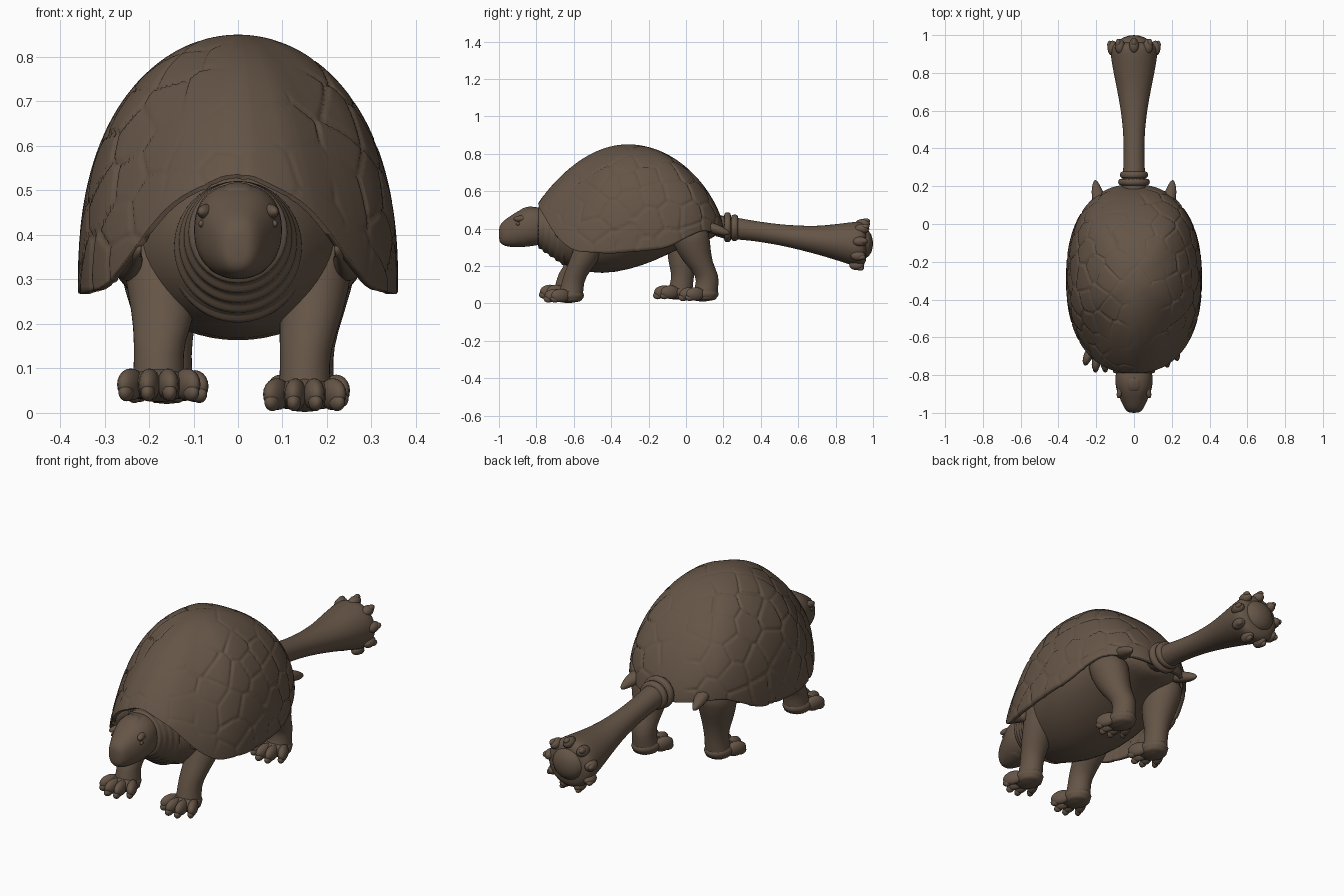
import bpy, bmesh, math, random
from mathutils import Matrix, kdtree, noise

random.seed(4)
if "Cube" in bpy.data.objects:
    bpy.data.objects.remove(bpy.data.objects["Cube"])

hide = bpy.data.materials.new("brown hide")
hide.use_nodes = True
brown = (0.13, 0.09, 0.062, 1)
hide.diffuse_color = brown
bsdf = next(n for n in hide.node_tree.nodes if n.type == "BSDF_PRINCIPLED")
bsdf.inputs["Base Color"].default_value = brown
bsdf.inputs["Roughness"].default_value = 0.8


def finish(bm, name, subdiv=0):
    bmesh.ops.recalc_face_normals(bm, faces=bm.faces)
    for f in bm.faces:
        f.smooth = True
    me = bpy.data.meshes.new(name)
    bm.to_mesh(me)
    bm.free()
    me.materials.append(hide)
    ob = bpy.data.objects.new(name, me)
    bpy.context.collection.objects.link(ob)
    if subdiv:
        m = ob.modifiers.new("smooth", "SUBSURF")
        m.levels = m.render_levels = subdiv
    return ob


def soft(v, power=0.87):
    return math.copysign(abs(v) ** power, v)


def loft(name, stations, axis="y", seg=20, subdiv=1, square=1.0):
    """Rounded rings (x, y, z, half width, half depth) joined along an axis."""
    bm = bmesh.new()
    rings = []
    for x, y, z, a, b in stations:
        ring = []
        for i in range(seg):
            t = math.tau * i / seg
            u, w = a * soft(math.cos(t), square), b * soft(math.sin(t), square)
            ring.append(bm.verts.new((x + u, y, z + w) if axis == "y" else (x + u, y + w, z)))
        rings.append(ring)
    for r, s in zip(rings, rings[1:]):
        for i in range(seg):
            j = (i + 1) % seg
            bm.faces.new((r[i], r[j], s[j], s[i]))
    bm.faces.new(rings[0])
    bm.faces.new(rings[-1])
    return finish(bm, name, subdiv)


def blobs(name, items):
    """Ellipsoids (centre, radii, turn about z) in one mesh."""
    bm = bmesh.new()
    for c, r, turn in items:
        m = Matrix.Translation(c) @ Matrix.Rotation(turn, 4, "Z") @ Matrix.Diagonal((*r, 1))
        bmesh.ops.create_uvsphere(bm, u_segments=16, v_segments=10, radius=1, matrix=m)
    return finish(bm, name)


# Domed shell with a wavy rim, raised over the head and hips
RIM = [(0, .545), (21, .475), (30, .42), (41, .345), (55, .28), (80, .265),
       (109, .295), (122, .35), (135, .39), (155, .38), (180, .36)]


def rim_height(deg):
    deg = min(deg, 360 - deg)
    for (a, za), (b, zb) in zip(RIM, RIM[1:]):
        if deg <= b:
            return za + (zb - za) * (deg - a) / (b - a)


def build_shell(around=320, rows=90):
    bm = bmesh.new()
    top = bm.verts.new((0, -.31, .85))
    rings = []
    for k in range(1, rows + 1):
        r = math.sin(k / rows * math.pi / 2)
        ring = []
        for i in range(around):
            t = math.tau * i / around
            c = math.cos(t)
            deg = math.degrees(t)
            zr = sum(rim_height((deg + d) % 360) for d in (-4, 0, 4)) / 3
            power = .82 + (1.08 if c > 0 else .48) * c * c
            h = max(0, 1 - r * r) ** (power / 2)
            ring.append(bm.verts.new((.36 * soft(math.sin(t)) * r,
                                      -.31 + (.02 - .5 * soft(c)) * r,
                                      zr + (.85 - zr) * h)))
        rings.append(ring)
    for i in range(around):
        j = (i + 1) % around
        bm.faces.new((top, rings[0][i], rings[0][j]))
        for r, s in zip(rings, rings[1:]):
            bm.faces.new((r[i], s[i], s[j], r[j]))
    bmesh.ops.recalc_face_normals(bm, faces=bm.faces)
    bm.normal_update()

    # Scutes: scattered centres with cracks along their borders
    pts = [v.co.copy() for v in bm.verts]
    random.shuffle(pts)
    seeds = []
    for p in pts[:3000]:
        if all((p - q).length > .095 for q in seeds):
            seeds.append(p)
    tree = kdtree.KDTree(len(seeds))
    for i, p in enumerate(seeds):
        tree.insert(p, i)
    tree.balance()
    for v in bm.verts:
        near = tree.find_n(v.co + .012 * noise.noise_vector(v.co * 6), 2)
        gap = near[1][2] - near[0][2]
        side = min(1, abs(v.co.x) / .25) * max(.1, min(1, (v.co.y + .75) / .25))
        strength = max(0, min(1, side + noise.noise(v.co * 7)))
        v.co -= v.normal * .009 * strength * max(0, 1 - gap / .014)
    ob = finish(bm, "shell")
    m = ob.modifiers.new("thickness", "SOLIDIFY")
    m.thickness, m.offset = .018, -1


build_shell()

# Body, neck folds and head
loft("body", [(0, -.73, .37, .1, .1), (0, -.68, .37, .15, .155), (0, -.58, .372, .21, .195),
              (0, -.45, .373, .27, .22), (0, -.3, .388, .305, .208), (0, -.17, .41, .3, .185),
              (0, -.06, .43, .27, .15), (0, .03, .435, .235, .115), (0, .1, .42, .185, .08),
              (0, .17, .41, .12, .06)], seg=28)
folds = []
for i in range(5):
    y, s = -.64 - .032 * i, 1 - .07 * i
    for dy, k in ((0, 1), (-.016, 1.01), (-.026, .975)):
        folds.append((0, y + dy, .362 + .011 * i, .155 * s * k, .16 * s * k))
loft("neck_folds", folds, seg=28)
loft("head", [(0, -.74, .415, .08, .085), (0, -.79, .413, .1, .105), (0, -.85, .41, .101, .106),
              (0, -.895, .398, .088, .1), (0, -.94, .384, .068, .083), (0, -.975, .376, .052, .068),
              (0, -.993, .372, .037, .05), (0, -1.0, .37, .02, .03)], seg=24, square=.87)
loft("head_shield", [(0, -.89, .485, .02, .008), (0, -.88, .497, .036, .012),
                     (0, -.83, .507, .036, .014), (0, -.81, .505, .025, .01)])
brows, eyes = [], []
for s in (-1, 1):
    brows.append(((s * .068, -.875, .452), (.018, .05, .018), s * .35))
    eyes.append(((s * .08, -.895, .425), (.008, .014, .009), s * .35))
blobs("brow_ridges", brows)
blobs("eyes", eyes)
loft("lower_jaw", [(0, -.8, .345, .07, .04), (0, -.87, .337, .076, .037),
                   (0, -.93, .336, .057, .03), (0, -.975, .342, .035, .02)])


# Legs: each a loft down to the ankle, a foot pad and a fan of toes
def foot(name, x, y, z, toes=4):
    items = [((x, y, z + .042), (.068, .085, .04), 0)]
    for i in range(toes):
        k = (i - (toes - 1) / 2) / ((toes - 1) / 2)
        items.append(((x + .063 * k, y - .075 + .035 * k * k, z + .042),
                      (.024, .055, .036), .4 * k))
        items.append(((x + .073 * k, y - .11 + .04 * k * k, z + .024),
                      (.016, .026, .02), .4 * k))
    blobs(name, items)


def leg(label, s, fx, fy, z, hip_y, knee_y, thigh):
    loft(label + "_leg", [(s * .18, hip_y, .43, thigh, thigh * 1.1),
                          (s * .177, hip_y * .7 + knee_y * .3, .33, thigh * .95, thigh * 1.05),
                          (s * .165, knee_y, .22, .073, .078),
                          (fx, fy + .03, z + .14, .057, .06),
                          (fx, fy + .02, z + .08, .056, .062), (fx, fy + .01, z + .03, .064, .07),
                          (fx, fy + .01, z + .004, .06, .06)], "z")
    foot(label + "_foot", fx, fy, z)


leg("front_left", 1, .15, -.63, 0, -.47, -.55, .088)
leg("front_right", -1, -.178, -.655, .022, -.47, -.56, .088)
leg("rear_left", 1, .158, .09, .008, .01, .06, .1)
leg("rear_right", -1, -.16, -.045, .018, .01, -.02, .1)

# Ragged flaps under the shell rim
for s, side in ((1, "left"), (-1, "right")):
    loft("rear_flap_" + side, [(s * .17, .08, .42, .045, .035), (s * .19, .15, .4, .036, .03),
                               (s * .2, .2, .385, .024, .024), (s * .205, .235, .375, .006, .008)])
    loft("front_flap_" + side, [(s * .25, -.52, .33, .04, .045), (s * .245, -.58, .345, .03, .042),
                                (s * .235, -.63, .36, .018, .034), (s * .23, -.68, .365, .012, .022),
                                (s * .22, -.7, .37, .005, .008)])

# Tail with ringed root, flaring into a knobbed club
loft("tail", [(0, .12, .42, .06, .05), (0, .2, .408, .065, .065), (0, .3, .397, .056, .056),
              (0, .4, .382, .055, .054), (0, .5, .367, .058, .056), (0, .6, .352, .07, .064),
              (0, .7, .338, .088, .076), (0, .8, .328, .109, .096), (0, .88, .32, .123, .115),
              (0, .93, .315, .128, .125), (0, .955, .315, .113, .112), (0, .968, .315, .07, .07)], seg=24)
for n, (y, r) in enumerate(((.222, .086), (.26, .076))):
    z = .42 - .06 * y
    loft("tail_ring_%d" % (n + 1), [(0, y - .02, z, r * .8, r * .8), (0, y - .014, z, r, r * .95),
                                    (0, y + .014, z, r, r * .95), (0, y + .02, z, r * .8, r * .8)])
knobs = [((0, .95, .32), (.085, .05, .08), 0)]
for i in range(9):
    t = math.tau * (i + .25) / 9
    cx, cz = math.cos(t), math.sin(t)
    y = .94 + .016 * cz
    knobs.append(((.116 * cx, y - .012, .311 + .114 * cz), (.026, .04, .026), 0))
    knobs.append(((.13 * cx, y + .006, .311 + .13 * cz), (.014, .022, .014), 0))
blobs("tail_club_knobs", knobs)
